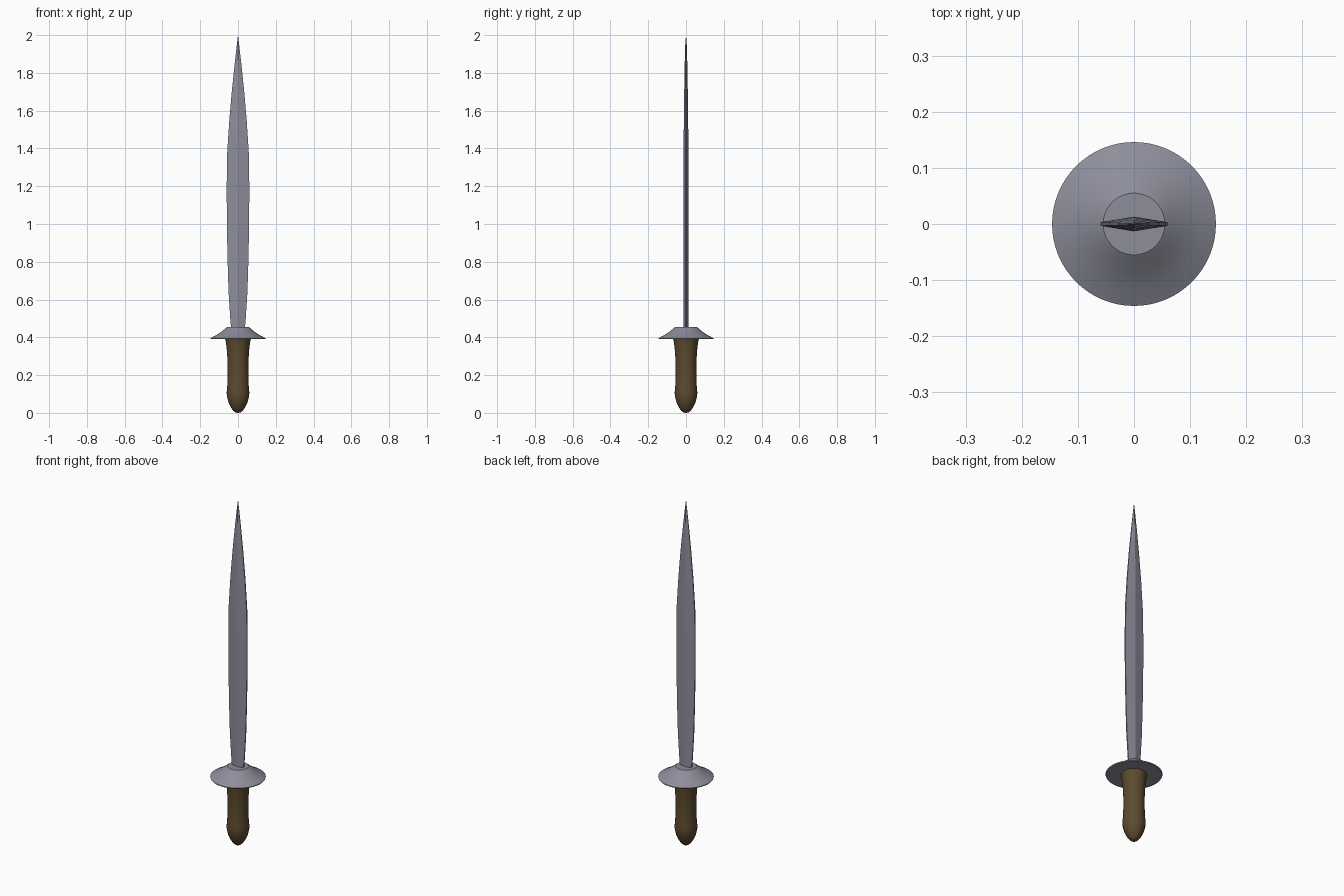
import bpy, bmesh, math

if "Cube" in bpy.data.objects:
    bpy.data.objects.remove(bpy.data.objects["Cube"])


def material(name, color):
    m = bpy.data.materials.new(name)
    m.diffuse_color = color
    m.use_nodes = True
    m.node_tree.nodes["Principled BSDF"].inputs["Base Color"].default_value = m.diffuse_color
    return m


def finish(bm, name, angle, mat=None):
    bmesh.ops.remove_doubles(bm, verts=bm.verts, dist=1e-5)
    bmesh.ops.recalc_face_normals(bm, faces=bm.faces)
    me = bpy.data.meshes.new(name)
    bm.to_mesh(me)
    bm.free()
    ob = bpy.data.objects.new(name, me)
    bpy.context.collection.objects.link(ob)
    if mat:
        me.materials.append(mat)
    bpy.ops.object.select_all(action='DESELECT')
    ob.select_set(True)
    bpy.context.view_layer.objects.active = ob
    bpy.ops.object.shade_smooth_by_angle(angle=math.radians(angle))
    return ob


def lathe(name, profile, angle, mat=None, steps=64):
    bm = bmesh.new()
    vs = [bm.verts.new((r, 0, z)) for r, z in profile]
    es = [bm.edges.new(p) for p in zip(vs, vs[1:])]
    bmesh.ops.spin(bm, geom=vs + es, cent=(0, 0, 0), axis=(0, 0, 1),
                   angle=2 * math.pi, steps=steps, use_merge=True)
    return finish(bm, name, angle, mat)


steel = material("steel", (0.27, 0.27, 0.33, 1))
wood = material("dark_wood", (0.11, 0.07, 0.03, 1))

# Grip with rounded pommel and flared collar
lathe("grip", [(0, 0), (0.014, 0.002), (0.026, 0.012), (0.04, 0.033), (0.052, 0.06),
               (0.059, 0.09), (0.06, 0.11), (0.057, 0.14), (0.0545, 0.2), (0.055, 0.26),
               (0.058, 0.32), (0.064, 0.375), (0.069, 0.395), (0, 0.395)], 40, wood)

# Conical disc guard
lathe("guard", [(0, 0.39), (0.144, 0.39), (0.146, 0.395), (0.115, 0.412), (0.085, 0.432),
                (0.066, 0.448), (0.055, 0.456), (0, 0.456)], 30, steel)

# Leaf-shaped blade: (height, half width, half thickness at the ridge)
stations = [(0.44, 0.036, 0.012), (0.5, 0.041, 0.013), (0.64, 0.05, 0.013),
            (0.8, 0.055, 0.013), (1.0, 0.059, 0.013), (1.2, 0.06, 0.013),
            (1.38, 0.057, 0.013), (1.55, 0.046, 0.0115), (1.7, 0.033, 0.0095),
            (1.85, 0.0175, 0.007), (1.95, 0.006, 0.004)]
bm = bmesh.new()
rings = []
for z, w, t in stations:
    e = t * 0.25
    section = [(w, -e), (w, e), (0, t), (-w, e), (-w, -e), (0, -t)]
    rings.append([bm.verts.new((x, y, z)) for x, y in section])
for a, b in zip(rings, rings[1:]):
    for i in range(6):
        j = (i + 1) % 6
        bm.faces.new((a[i], a[j], b[j], b[i]))
tip = bm.verts.new((0, 0, 2.0))
for i in range(6):
    bm.faces.new((rings[-1][i], rings[-1][(i + 1) % 6], tip))
bm.faces.new(rings[0])
finish(bm, "blade", 15, steel)
